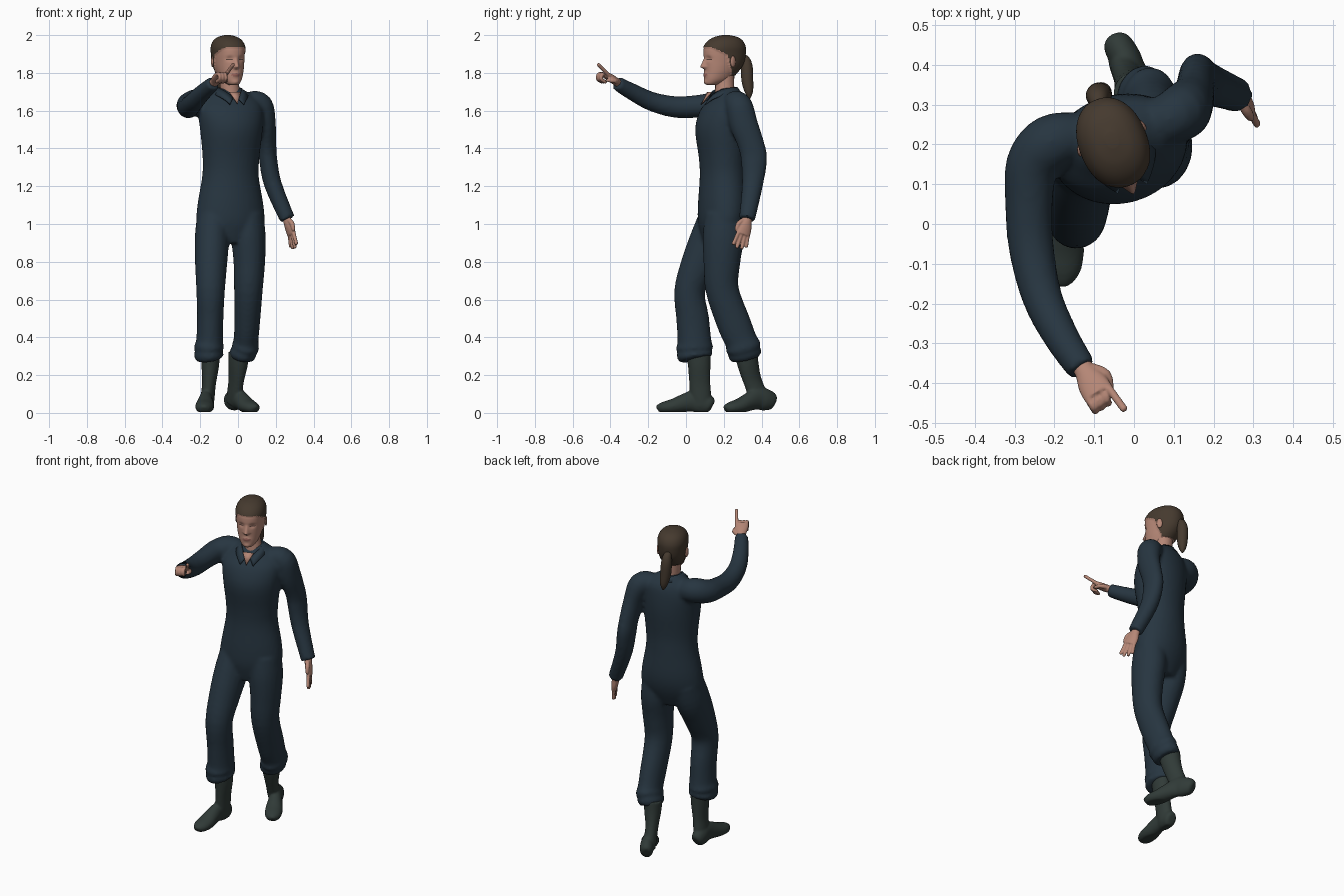
import bpy, bmesh, math
from mathutils import Vector, Matrix

if "Cube" in bpy.data.objects:
    bpy.data.objects.remove(bpy.data.objects["Cube"])


def material(name, rgb):
    m = bpy.data.materials.new(name)
    m.diffuse_color = (*rgb, 1)
    m.use_nodes = True
    m.node_tree.nodes["Principled BSDF"].inputs["Base Color"].default_value = m.diffuse_color
    return m


SUIT = material("navy cloth", (.020, .036, .052))
BOOT = material("dark green rubber", (.030, .043, .039))
HAIR = material("brown hair", (.060, .042, .028))
SKIN = material("skin", (.46, .24, .18))
LIPS = material("lips", (.30, .12, .10))
LASH = material("dark lashes", (.09, .05, .04))


def finish(name, bm, mats, voxel=0, smooth=0):
    bmesh.ops.recalc_face_normals(bm, faces=bm.faces)
    me = bpy.data.meshes.new(name)
    bm.to_mesh(me)
    bm.free()
    me.shade_smooth()
    for m in mats:
        me.materials.append(m)
    ob = bpy.data.objects.new(name, me)
    bpy.context.collection.objects.link(ob)
    if voxel:                                   # fuse overlapping volumes
        r = ob.modifiers.new("fuse", 'REMESH')
        r.mode, r.voxel_size, r.use_smooth_shade = 'VOXEL', voxel, True
        s = ob.modifiers.new("relax", 'SMOOTH')
        s.factor, s.iterations = .5, smooth
    return ob


def spline(pts, k):
    """Catmull-Rom through tuples of any length."""
    v = [Vector(p) for p in pts]
    out = []
    for i in range(len(v) - 1):
        a, b, c, d = v[max(i - 1, 0)], v[i], v[i + 1], v[min(i + 2, len(v) - 1)]
        for j in range(k):
            t = j / k
            out.append(.5 * (2 * b + (c - a) * t + (2 * a - 5 * b + 4 * c - d) * t * t
                             + (3 * b - a - 3 * c + d) * t ** 3))
    return out + [v[-1]]


def skin_rings(bm, rings):
    vs = [[bm.verts.new(p) for p in r] for r in rings]
    n = len(vs[0])
    for a, b in zip(vs, vs[1:]):
        for i in range(n):
            bm.faces.new((a[i], a[(i + 1) % n], b[(i + 1) % n], b[i]))
    bm.faces.new(vs[0][::-1])
    bm.faces.new(vs[-1])


def tube(bm, pts, side=(1, 0, 0), n=20, k=4, flat=False, floor=None):
    """Loft of ellipses; each point is x, y, z, radius along side, other radius."""
    p = spline([q if len(q) == 5 else (*q, q[3]) for q in pts], k)
    c = [Vector(q[:3]) for q in p]
    rings = []
    for i, q in enumerate(p):
        t = (c[min(i + 1, len(c) - 1)] - c[max(i - 1, 0)]).normalized()
        if flat:
            t = Vector((0, 0, 1))
        a = Vector(side)
        a = (a - t * a.dot(t)).normalized()
        b = t.cross(a)
        ring = []
        for j in range(n):
            w = 2 * math.pi * j / n
            v = c[i] + a * max(q[3], .002) * math.cos(w) + b * max(q[4], .002) * math.sin(w)
            if floor is not None:
                v.z = max(v.z, floor)
            ring.append(v)
        rings.append(ring)
    skin_rings(bm, rings)


# Overalls: torso, legs and sleeves fused into one garment
bm = bmesh.new()
TURN = math.radians(15)
tube(bm, [(-.04, .175, .90, .12, .08), (-.04, .185, 1.0, .180, .115), (-.04, .193, 1.1, .178, .126),
          (-.04, .195, 1.25, .152, .120), (-.037, .192, 1.35, .152, .122), (-.035, .188, 1.5, .168, .137),
          (-.04, .20, 1.6, .175, .122), (-.04, .22, 1.66, .150, .092), (-.045, .222, 1.70, .095, .066),
          (-.045, .22, 1.72, .06, .055)], (math.cos(TURN), math.sin(TURN), 0), 32, flat=True)
tube(bm, [(-.125, .175, 1.05, .09, .10), (-.137, .135, .93, .092, .11), (-.142, .075, .8, .086, .098),
          (-.145, .02, .65, .076, .082), (-.147, .035, .5, .070, .087), (-.15, .045, .38, .072, .090),
          (-.153, .046, .345, .080, .100), (-.152, .048, .325, .070, .090), (-.153, .048, .305, .080, .098),
          (-.15, .052, .283, .066, .082)])
tube(bm, [(.045, .20, 1.05, .09, .10), (.055, .198, .93, .092, .11), (.06, .19, .8, .084, .098),
          (.055, .192, .65, .076, .088), (.048, .255, .47, .068, .090), (.042, .292, .38, .066, .086),
          (.038, .302, .35, .074, .096), (.03, .307, .33, .066, .086), (.025, .312, .31, .072, .090),
          (.02, .318, .285, .058, .076)])
tube(bm, [(-.13, .22, 1.635, .06), (-.205, .205, 1.645, .072), (-.255, .15, 1.632, .067),
          (-.264, .05, 1.622, .060), (-.258, -.06, 1.62, .057), (-.232, -.18, 1.648, .051),
          (-.185, -.28, 1.697, .045), (-.13, -.365, 1.745, .038)], (0, 0, 1))
tube(bm, [(.06, .25, 1.645, .06), (.118, .28, 1.625, .068, .072), (.145, .305, 1.53, .055, .075),
          (.155, .345, 1.42, .048, .070), (.16, .36, 1.34, .048, .070), (.185, .352, 1.21, .047, .056),
          (.262, .323, 1.025, .041, .043)])
finish("overalls", bm, [SUIT], .011, 4)

# Shirt collar: open strip around the neck with two long front points
bm = bmesh.new()
M = Matrix.Translation((-.042, .205, 0)) @ Matrix.Rotation(math.radians(18), 4, 'Z')
strip = []
for i in range(41):
    u = i / 40 * 2 - 1                          # -1 and 1 are the front ends
    w = math.pi * u * .94
    f = abs(u) ** 4
    s, c = math.sin(w), math.cos(w)
    top = M @ Vector((.060 * s, .066 * c - .022 * f, 1.722 - .055 * f))
    low = M @ Vector((.088 * s + .022 * f * (1 if u > 0 else -1), .088 * c - .034 * f, 1.690 - .058 * f))
    strip.append((bm.verts.new(top), bm.verts.new(low)))
for a, b in zip(strip, strip[1:]):
    bm.faces.new((a[0], a[1], b[1], b[0]))
ob = finish("collar", bm, [SUIT])
sol = ob.modifiers.new("thick", 'SOLIDIFY')
sol.thickness, sol.offset = .007, 0

# Bare throat in the collar opening
bm = bmesh.new()
V = [M @ Vector(p) for p in ((0, -.128, 1.638), (.032, -.088, 1.70), (-.032, -.088, 1.70))]
bm.faces.new([bm.verts.new(p) for p in V])
ob = finish("throat", bm, [SKIN])
ob.modifiers.new("thick", 'SOLIDIFY').thickness = .006

# Neck
bm = bmesh.new()
tube(bm, [(-.038, .205, 1.63, .054), (-.04, .205, 1.69, .052), (-.047, .205, 1.75, .050),
          (-.05, .205, 1.81, .052)])
finish("neck", bm, [SKIN])

# Head: stacked ovals shaped into a face, hair and lips coloured by rule
HEAD = Matrix.Translation((-.055, .21, 0)) @ Matrix.Rotation(math.radians(22), 4, 'Z')


def bump(x, z, x0, z0, sx, sz):
    return math.exp(-((x - x0) / sx) ** 2 - ((z - z0) / sz) ** 2)


# z, front, back, half width
prof = [(1.735, -.100, -.060, .014), (1.742, -.114, -.035, .032), (1.765, -.119, .020, .052),
        (1.80, -.118, .055, .066), (1.83, -.119, .080, .073), (1.86, -.120, .096, .077),
        (1.90, -.122, .104, .080), (1.935, -.117, .104, .081), (1.965, -.094, .090, .070),
        (1.985, -.060, .062, .047), (1.995, -.018, .020, .015)]
rings = []
for z, f, b, h in spline(prof, 8):
    ring = []
    for i in range(96):
        w = 2 * math.pi * i / 96
        s, c = math.sin(w), math.cos(w)
        x = h * math.copysign(abs(s) ** .92, s)
        y = (f + b) / 2 - (b - f) / 2 * math.copysign(abs(c) ** .92, c)
        if c > .2:
            nose = max(0, 1 - abs(z - 1.832) / (.05 if z > 1.832 else .016))
            y -= .027 * nose * math.exp(-(x / (.008 + .007 * nose)) ** 2)
            y -= .006 * bump(x, z, 0, 1.79, .022, .012) + .005 * bump(x, z, 0, 1.75, .02, .012)
            y += .009 * (bump(x, z, .032, 1.875, .016, .013) + bump(x, z, -.032, 1.875, .016, .013))
        ring.append(Vector((x, y, z)))
    rings.append(ring)
bm = bmesh.new()
skin_rings(bm, rings)
hair = set()
for fc in bm.faces:
    x, y, z = fc.calc_center_median()
    if y < -.02:
        line = 1.935 - .5 * max(y + .10, 0)
    else:
        line = max(1.79, 1.895 - 3.2 * (y + .02))
    if z > line:
        fc.material_index = 1
        hair.update(fc.verts)
    elif y < -.08 and (x / .025) ** 2 + ((z - 1.79) / .008) ** 2 < 1:
        fc.material_index = 2
    elif y < -.06 and ((abs(x) - .033) / .016) ** 2 + ((z - 1.873) / .0035) ** 2 < 1:
        fc.material_index = 3
for v in hair:
    d = Vector((v.co.x, v.co.y, v.co.z - 1.88)).normalized()
    v.co += d * .005
bm.transform(HEAD)
finish("head", bm, [SKIN, HAIR, LIPS, LASH])

# Ears
for sx in (-1, 1):
    bm = bmesh.new()
    bmesh.ops.create_uvsphere(bm, u_segments=16, v_segments=10, radius=1)
    bm.transform(HEAD @ Matrix.Translation((sx * .083, .008, 1.86)) @ Matrix.Rotation(sx * .35, 4, 'Z')
                 @ Matrix.Diagonal((.008, .017, .030, 1)))
    finish("ear", bm, [SKIN])

# Ponytail
bm = bmesh.new()
tube(bm, [(-.088, .285, 1.885, .014), (-.09, .312, 1.872, .024), (-.09, .322, 1.83, .031),
          (-.086, .325, 1.76, .031), (-.08, .333, 1.70, .022), (-.077, .336, 1.665, .005)])
finish("ponytail", bm, [HAIR])

# Boots: oval shaft plus foot lofted from heel to toe


def boot(name, shaft, heel, toe, lift):
    bm = bmesh.new()
    h, t = Vector((*heel, 0)), Vector((*toe, 0))
    d = (t - h).normalized()
    side = d.cross(Vector((0, 0, 1)))
    tube(bm, shaft, side)
    foot = []
    for s, w, top, low in ((0, .022, .06, .012), (.05, .036, .085, 0), (.2, .040, .11, 0), (.33, .036, .118, .008),
                           (.5, .042, .098, .008), (.7, .050, .072, 0), (.87, .045, .056, 0),
                           (.97, .028, .042, .004), (1, .012, .03, .008)):
        p = h.lerp(t, s)
        up = lift * max(0, 1 - s / .75)
        foot.append((p.x, p.y, (top + low) / 2 + up, w, (top - low) / 2 + .004))
    tube(bm, foot, side, 24, floor=.004)
    finish(name, bm, [BOOT], .007, 3)


boot("right_boot", [(-.147, .066, .32, .052, .066), (-.147, .07, .25, .047, .060), (-.153, .073, .16, .037, .056),
                    (-.160, .078, .09, .037, .056), (-.164, .085, .04, .036, .05)],
     (-.165, .140), (-.180, -.152), 0)
boot("left_boot", [(.005, .318, .32, .054, .064), (.000, .33, .25, .048, .058), (-.010, .352, .17, .037, .052),
                   (-.018, .38, .10, .037, .052), (-.028, .405, .06, .036, .045)],
     (-.050, .468), (.092, .207), .022)

# Hands: palm, four fingers and a thumb


def hand(name, wrist, knuckle, side, finger_dir, point):
    bm = bmesh.new()
    w, k, s = Vector(wrist), Vector(knuckle), Vector(side).normalized()
    f = (k - w).normalized()
    s = (s - f * s.dot(f)).normalized()
    u = Vector(point).normalized() if point else s.cross(f)
    m = w.lerp(k, .5)
    tube(bm, [(*(w - f * .02), .026, .022), (*w, .027, .021), (*m, .038, .020), (*k, .040, .016)], s)
    for o, ln in ((.029, .072), (.010, .082), (-.010, .076), (-.028, .060)):
        p = k + s * o - f * .006
        if not point:                           # relaxed finger
            e = Vector(finger_dir) + s * o * 5
            q = [p, p + e * ln * .5, p + e * ln]
        elif o > .02:                           # pointing finger
            q = [p, p.lerp(Vector(finger_dir), .5), Vector(finger_dir)]
        else:                                   # curled finger
            q = [p, p + f * .026 - u * .008, p + f * .022 - u * .036, p - f * .012 - u * .036]
        tube(bm, [(*v, .0105 - .0015 * i / len(q)) for i, v in enumerate(q)] + [(*(q[-1] + (q[-1] - q[-2]) * .1), .004)],
             (s.x, s.y, s.z + .01), 10, 3)
    b = w + s * .02
    q = [b, b + f * .03 + s * .022 - u * (.012 if point else 0),
         b + f * .065 + s * (.012 if point else .024) - u * (.028 if point else .004)]
    tube(bm, [(*q[0], .013), (*q[1], .013), (*q[2], .009), (*(q[2] + f * .004), .003)], u, 10, 3)
    finish(name, bm, [SKIN], .0045, 2)


hand("right_hand", (-.122, -.372, 1.755), (-.088, -.428, 1.792), (.88, .47, 0), (-.025, -.465, 1.845), (-.2, .4, .9))
hand("left_hand", (.262, .322, 1.015), (.285, .302, .942), (.45, -.89, 0), (.16, -.27, -.94), None)
